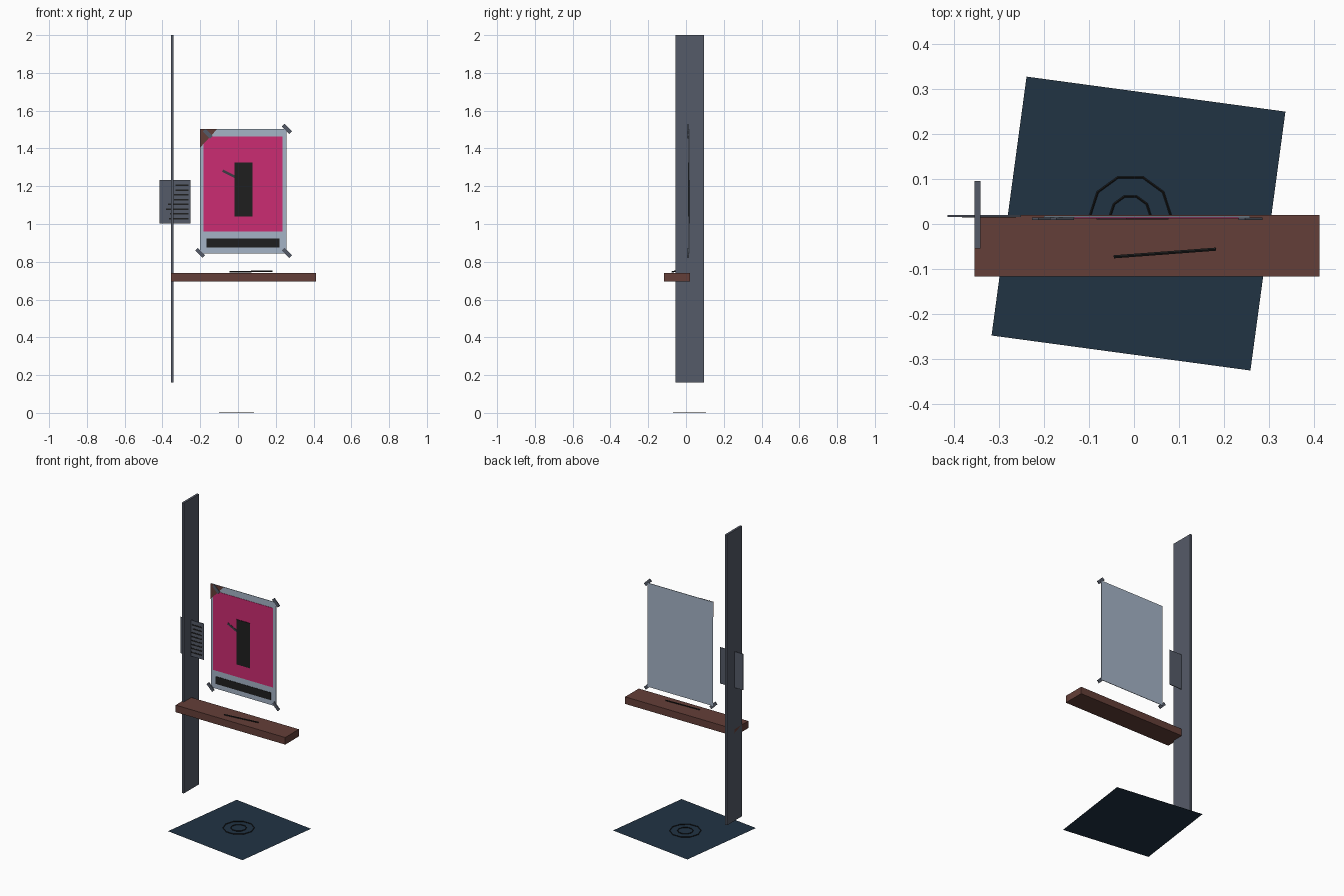
import bpy, math
from mathutils import Vector

cube = bpy.data.objects.get("Cube")
if cube:
    bpy.data.objects.remove(cube, do_unlink=True)


def material(name, hex_code):
    """Flat material from an sRGB hex code."""
    col = []
    for i in (0, 2, 4):
        c = int(hex_code[i:i + 2], 16) / 255
        col.append(c / 12.92 if c < 0.04045 else ((c + 0.055) / 1.055) ** 2.4)
    col.append(1.0)
    m = bpy.data.materials.new(name)
    m.use_nodes = True
    m.diffuse_color = col
    m.node_tree.nodes["Principled BSDF"].inputs["Base Color"].default_value = col
    return m


SLATE = material("slate grey", "555B68")
WOOD = material("brown wood", "643F38")
NAVY = material("navy", "213344")
PAPER = material("pale blue paper", "A5B4C6")
PINK = material("hot pink", "CB2C72")
INK = material("ink black", "1F1F1F")
CHARCOAL = material("charcoal", "3C3C44")


def mesh_object(name, verts, faces, mat):
    me = bpy.data.meshes.new(name)
    me.from_pydata(verts, [], faces)
    me.materials.append(mat)
    ob = bpy.data.objects.new(name, me)
    bpy.context.collection.objects.link(ob)
    return ob


def box(name, xs, ys, zs, mat, tilt=0):
    """Box from ranges; tilt turns it about the y axis (degrees)."""
    c = Vector([(r[0] + r[1]) / 2 for r in (xs, ys, zs)])
    verts = [Vector((x, y, z)) - c for x in xs for y in ys for z in zs]
    faces = [(0, 1, 3, 2), (4, 6, 7, 5), (0, 4, 5, 1),
             (2, 3, 7, 6), (0, 2, 6, 4), (1, 5, 7, 3)]
    ob = mesh_object(name, verts, faces, mat)
    ob.location = c
    ob.rotation_euler.y = math.radians(tilt)
    return ob


def strip(name, x, z, length, width, tilt, ys, mat):
    return box(name, (x - length / 2, x + length / 2), ys,
               (z - width / 2, z + width / 2), mat, tilt)


# Upright panel and shelf
box("upright_panel", (-0.355, -0.341), (-0.055, 0.096), (0.16, 2.0), SLATE)
box("shelf", (-0.355, 0.413), (-0.117, 0.02), (0.695, 0.74), WOOD)

# Floor mat, a single turned sheet
h = 0.2905
floor_mat = mesh_object("floor_mat", [(-h, -h, 0), (h, -h, 0), (h, h, 0), (-h, h, 0)],
                        [(0, 1, 2, 3)], NAVY)
floor_mat.location = (0.01, 0.001, 0.001)
floor_mat.rotation_euler.z = math.radians(-7.7)

# Concentric rings on the mat
for name, radius in (("outer_ring", 0.09), ("inner_ring", 0.045)):
    bpy.ops.mesh.primitive_torus_add(major_radius=radius, minor_radius=0.0025,
                                     major_segments=10, minor_segments=4,
                                     location=(-0.008, 0.018, 0.0035))
    ring = bpy.context.object
    ring.name = name
    ring.data.materials.append(INK)

# Pen lying on the shelf
a, b = Vector((-0.045, -0.073, 0.746)), Vector((0.182, -0.056, 0.751))
bpy.ops.mesh.primitive_cylinder_add(vertices=6, radius=0.004, depth=(b - a).length,
                                    location=(a + b) / 2)
pen = bpy.context.object
pen.name = "pen"
pen.rotation_euler = (b - a).to_track_quat("Z", "Y").to_euler()
pen.data.materials.append(INK)

# Poster sheet with its printed shapes
box("poster_sheet", (-0.2, 0.258), (0.0145, 0.0175), (0.845, 1.503), PAPER)
box("poster_field", (-0.183, 0.236), (0.0125, 0.0145), (0.96, 1.463), PINK)
box("poster_caption_bar", (-0.167, 0.22), (0.012, 0.0145), (0.876, 0.923), INK)
box("poster_figure", (-0.018, 0.077), (0.0095, 0.0125), (1.04, 1.325), INK)
strip("poster_figure_arm", -0.047, 1.265, 0.076, 0.013, 27, (0.0105, 0.0125), CHARCOAL)

# Torn corner of the poster
mesh_object("torn_corner", [(-0.2, 0.0115, 1.503), (-0.2, 0.0115, 1.405),
                            (-0.11, 0.0115, 1.503)], [(0, 1, 2)], WOOD)

# Tape pieces at the poster corners
for name, x, z in (("tape_top_right", -0.16, 1.478), ("tape_top_left", 0.259, 1.504),
                   ("tape_bottom_right", -0.2, 0.847), ("tape_bottom_left", 0.259, 0.847)):
    strip(name, x, z, 0.055, 0.02, 45, (0.0085, 0.0145), SLATE)

# Note sheet behind the panel, with ragged ruled lines
box("note_sheet", (-0.415, -0.251), (0.016, 0.02), (1.003, 1.232), SLATE)
for i, left in enumerate((-0.332, -0.33, -0.34, -0.34, -0.37, -0.382, -0.36, -0.365)):
    z = 1.204 - i * 0.025
    box(f"note_line_{i + 1}", (left, -0.262), (0.0145, 0.016), (z - 0.004, z + 0.004), INK)
